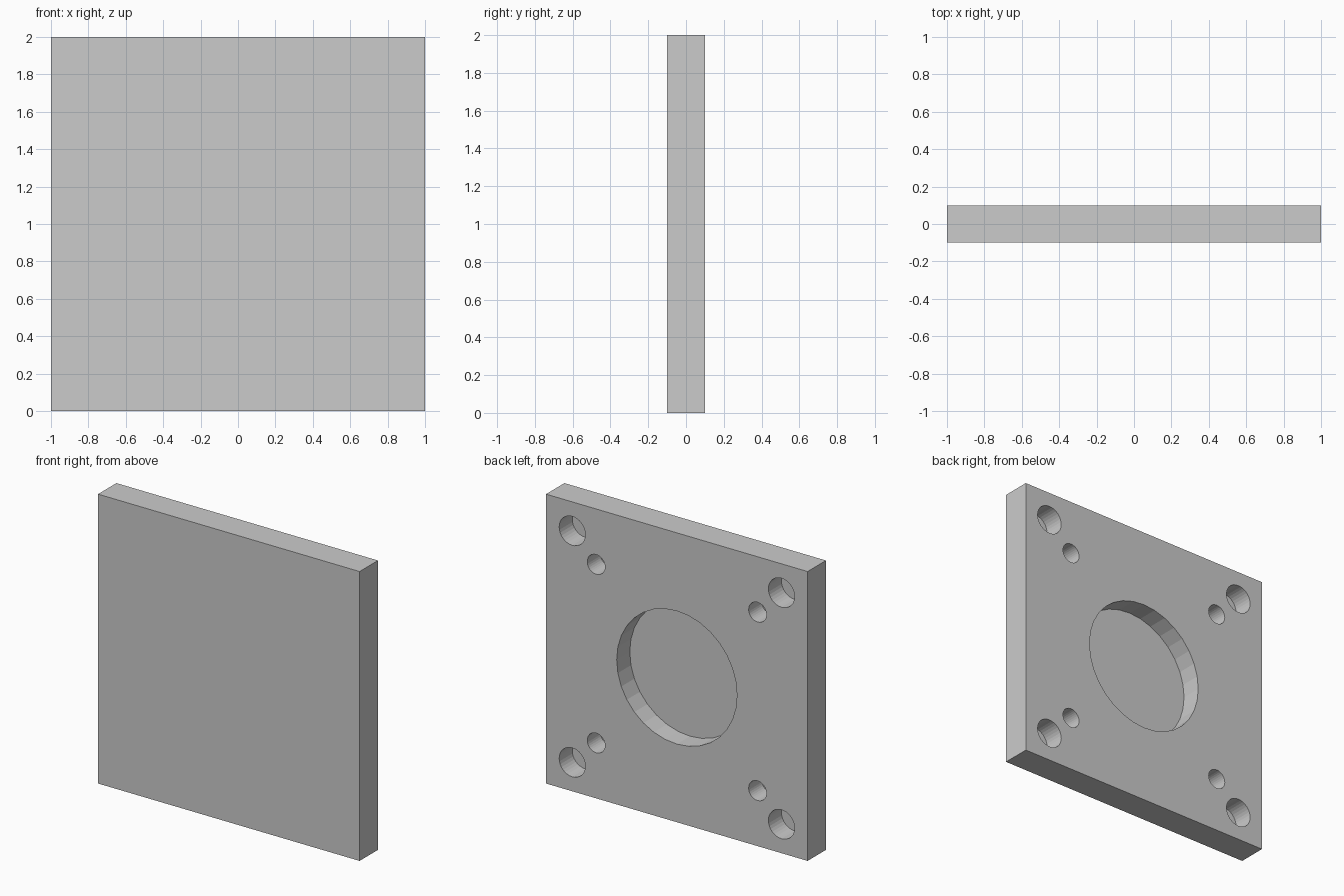
import bpy, bmesh
from math import pi
from mathutils import Matrix

if "Cube" in bpy.data.objects:
    bpy.data.objects.remove(bpy.data.objects["Cube"])

SIDES = 32
HALF_T = 0.1      # half plate thickness
DEPTH = 0.143     # depth of every blind hole


def make_object(name, bm):
    mesh = bpy.data.meshes.new(name)
    bm.to_mesh(mesh)
    bm.free()
    obj = bpy.data.objects.new(name, mesh)
    bpy.context.collection.objects.link(obj)
    return obj


def add_hole(bm, x, z, radius):
    # cylinder along y, from the hole floor to just past the back face
    y0, y1 = HALF_T - DEPTH, HALF_T + 0.1
    place = Matrix.Translation((x, (y0 + y1) / 2, z)) @ Matrix.Rotation(pi / 2, 4, 'X')
    bmesh.ops.create_cone(bm, cap_ends=True, segments=SIDES, radius1=radius,
                          radius2=radius, depth=y1 - y0, matrix=place)


# Square plate
bm = bmesh.new()
bmesh.ops.create_cube(bm, size=1, matrix=Matrix.Translation((0, 0, 1)) @ Matrix.Diagonal((2, 2 * HALF_T, 2, 1)))
plate = make_object("mounting_plate", bm)

# Blind holes: central bore, four corner holes, four small screw holes
bm = bmesh.new()
add_hole(bm, 0, 1, 0.46)
for sx in (-1, 1):
    for sz in (-1, 1):
        add_hole(bm, sx * 0.8, 1 + sz * 0.8, 0.1)
        add_hole(bm, sx * 0.617, 1 + sz * 0.617, 0.068)
cutter = make_object("hole_cutter", bm)
cutter.hide_render = True
cutter.hide_viewport = False
cutter.display_type = 'WIRE'

# Cut the holes into the back face
cut = plate.modifiers.new("holes", 'BOOLEAN')
cut.operation = 'DIFFERENCE'
cut.solver = 'EXACT'
cut.object = cutter
